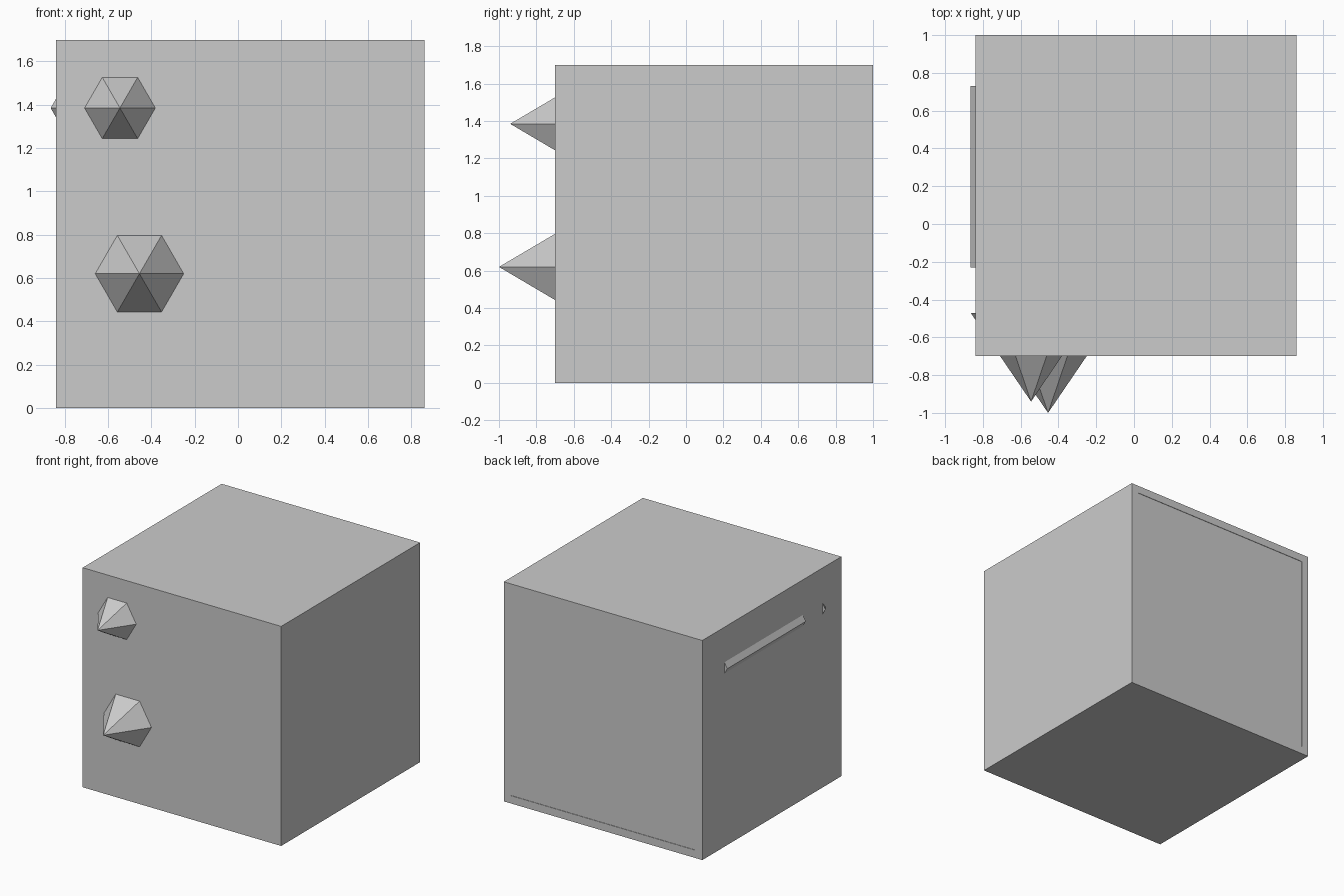
import bpy, bmesh
from math import radians
from mathutils import Matrix

if "Cube" in bpy.data.objects:
    bpy.data.objects.remove(bpy.data.objects["Cube"])


def finish(bm, name):
    mesh = bpy.data.meshes.new(name)
    bm.to_mesh(mesh)
    bm.free()
    obj = bpy.data.objects.new(name, mesh)
    bpy.context.collection.objects.link(obj)
    return obj


# Cube casing with a framed, barely recessed back panel
bm = bmesh.new()
bmesh.ops.create_cube(bm, size=1.7, matrix=Matrix.Translation((0.01, 0.15, 0.85)))
bm.normal_update()
back = [f for f in bm.faces if f.normal.y > 0.9]
bmesh.ops.inset_region(bm, faces=back, thickness=0.085, depth=0)
bmesh.ops.inset_region(bm, faces=back, thickness=0.0005, depth=-0.003)
finish(bm, "casing")


def hex_part(name, x, y0, y1, z, r_front, r_back):
    """Six-sided cone or prism running along y, corners pointing to +-x."""
    bm = bmesh.new()
    m = (Matrix.Translation((x, (y0 + y1) / 2, z))
         @ Matrix.Rotation(radians(90), 4, 'X')
         @ Matrix.Rotation(radians(90), 4, 'Z'))
    bmesh.ops.create_cone(bm, cap_ends=True, segments=6, radius1=r_back,
                          radius2=r_front, depth=y1 - y0, matrix=m)
    bmesh.ops.remove_doubles(bm, verts=bm.verts, dist=1e-5)
    obj = finish(bm, name)
    # make sure a corner lies on the +x side
    reach = max(v.co.x for v in obj.data.vertices) - x
    if reach < 0.95 * max(r_front, r_back):
        obj.data.transform(Matrix.Translation((x, 0, z))
                           @ Matrix.Rotation(radians(30), 4, 'Y')
                           @ Matrix.Translation((-x, 0, -z)))
    return obj


# Two pointed hexagonal rods inside the casing, tips piercing the front,
# the upper one also grazing through the left wall
for label, x, tip, z in (("upper", -0.545, -0.94, 1.385),
                         ("lower", -0.455, -1.0, 0.62)):
    hex_part(label + "_spike", x, tip, tip + 0.47, z, 0.0, 0.32)
    hex_part(label + "_rod", x, tip + 0.71, tip + 1.67, z, 0.32, 0.32)
